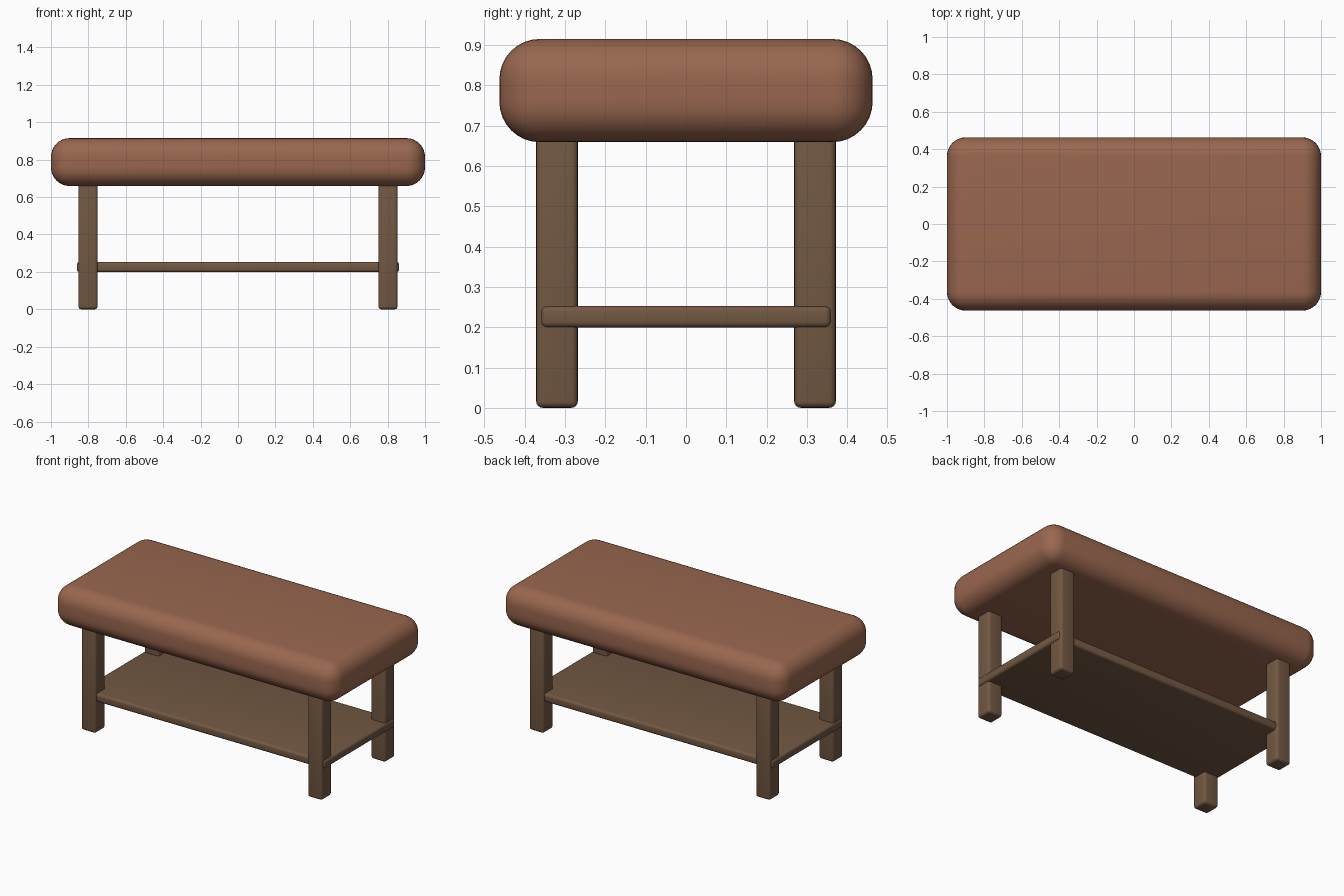
import bpy
import math

cube = bpy.data.objects.get("Cube")
if cube:
    bpy.data.objects.remove(cube, do_unlink=True)


def make_material(name, color):
    mat = bpy.data.materials.new(name)
    mat.use_nodes = True
    mat.diffuse_color = color
    mat.node_tree.nodes["Principled BSDF"].inputs["Base Color"].default_value = color
    return mat


def rounded_box(name, center, size, radius, segments, mat):
    bpy.ops.mesh.primitive_cube_add(size=1, location=center)
    obj = bpy.context.object
    obj.name = name
    obj.scale = size
    bpy.ops.object.transform_apply(location=False, rotation=False, scale=True)
    bevel = obj.modifiers.new("Rounded edges", 'BEVEL')
    bevel.width = radius
    bevel.segments = segments
    bpy.ops.object.modifier_apply(modifier=bevel.name)
    bpy.ops.object.shade_smooth_by_angle(angle=math.radians(35))
    obj.data.materials.append(mat)
    return obj


leather = make_material("brown leather", (0.32, 0.135, 0.078, 1))
wood = make_material("dark wood", (0.17, 0.098, 0.055, 1))

# Padded top
rounded_box("cushion", (0, 0, 0.787), (2, 0.926, 0.256), 0.1, 8, leather)

# Lower shelf, poking slightly past the legs at each end
rounded_box("shelf", (0, 0, 0.226), (1.724, 0.72, 0.054), 0.015, 4, wood)

# Four square legs, tops sunk into the cushion
for x, side in ((-1, "right"), (1, "left")):
    for y, end in ((-1, "front"), (1, "back")):
        rounded_box(f"{end}_{side}_leg", (x * 0.802, y * 0.32, 0.345),
                    (0.103, 0.103, 0.69), 0.016, 4, wood)
